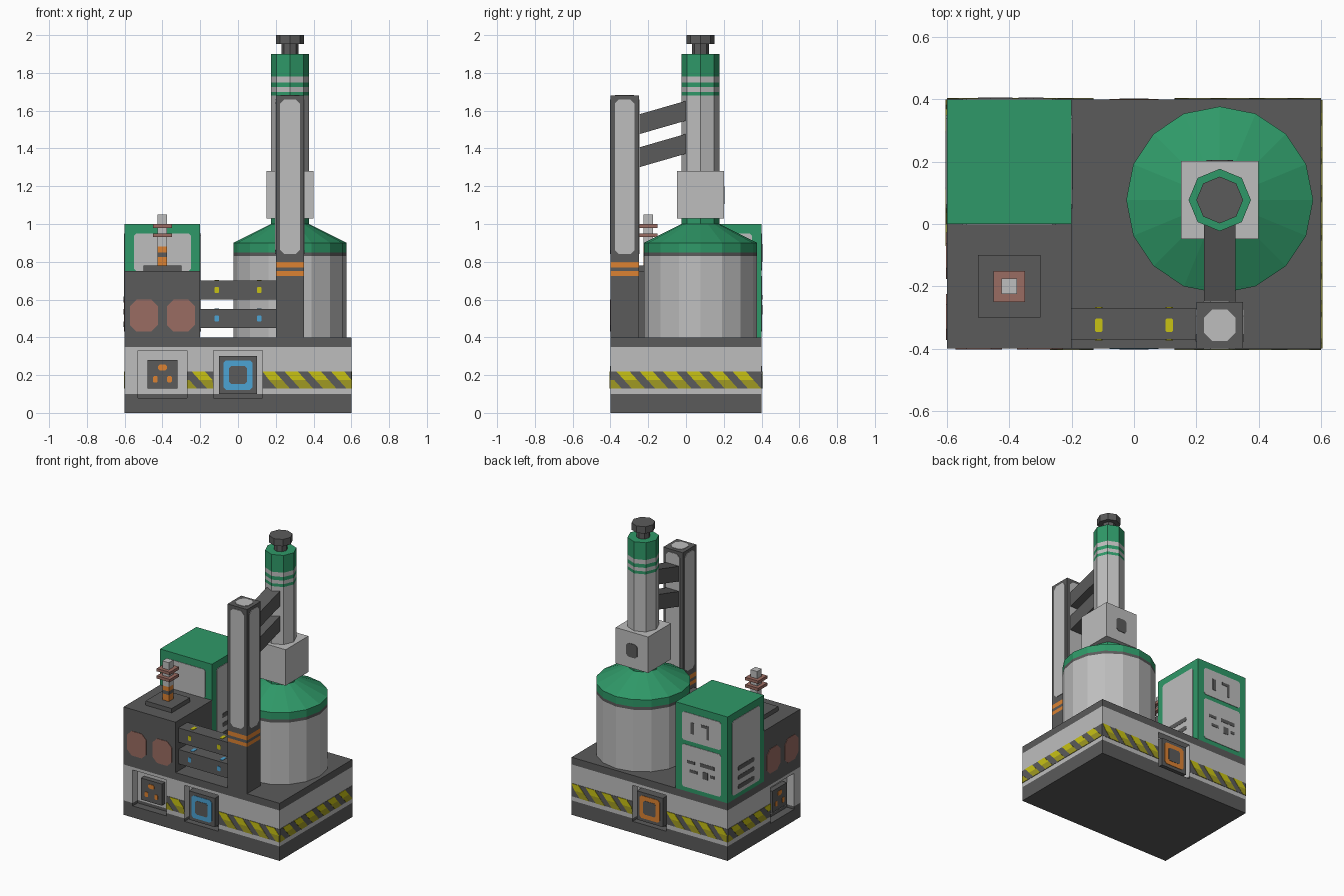
import bpy, bmesh, math
from mathutils import Vector

if "Cube" in bpy.data.objects:
    bpy.data.objects.remove(bpy.data.objects["Cube"])


def material(name, r, g, b):
    m = bpy.data.materials.new(name)
    m.diffuse_color = [((c / 255 + 0.055) / 1.055) ** 2.4 for c in (r, g, b)] + [1]
    m.use_nodes = True
    m.node_tree.nodes["Principled BSDF"].inputs["Base Color"].default_value = m.diffuse_color
    return m


DARK = material("dark grey", 91, 91, 91)
LIGHT = material("light grey", 190, 190, 190)
GREEN = material("green", 47, 153, 104)
RED = material("dull red", 154, 108, 98)
ORANGE = material("orange", 220, 130, 50)
YELLOW = material("yellow", 200, 194, 20)
OLIVE = material("shaded yellow", 160, 154, 34)
BLUE = material("blue", 76, 163, 212)


def finish(name, bm, mats):
    bmesh.ops.recalc_face_normals(bm, faces=bm.faces)
    me = bpy.data.meshes.new(name)
    bm.to_mesh(me)
    bm.free()
    for m in mats:
        me.materials.append(m)
    ob = bpy.data.objects.new(name, me)
    bpy.context.collection.objects.link(ob)
    return ob


def box(name, lo, hi, mat):
    bm = bmesh.new()
    bmesh.ops.create_cube(bm, size=1)
    for v in bm.verts:
        v.co = Vector([lo[i] + (v.co[i] + 0.5) * (hi[i] - lo[i]) for i in range(3)])
    return finish(name, bm, [mat])


def stack(name, cx, cy, sides, steps):
    """Turned part: steps are (radius, z, material of the band ending here).
    With four sides the radius is the half width."""
    bm = bmesh.new()
    phase, k = (math.pi / 4, math.sqrt(2)) if sides == 4 else (0, 1)
    mats, prev = [], None
    for r, z, mat in steps:
        if mat not in mats:
            mats.append(mat)
        ring = [bm.verts.new((cx + k * r * math.cos(phase + 2 * math.pi * i / sides),
                              cy + k * r * math.sin(phase + 2 * math.pi * i / sides), z))
                for i in range(sides)]
        if prev is None:
            bm.faces.new(ring[::-1])
        else:
            for i in range(sides):
                j = (i + 1) % sides
                f = bm.faces.new((prev[i], prev[j], ring[j], ring[i]))
                f.material_index = mats.index(mat)
        prev = ring
    bm.faces.new(prev).material_index = mats.index(steps[-1][2])
    return finish(name, bm, mats)


# u runs to the viewer's right when looking at the side, v runs up
SIDES = {
    "front": lambda u, v, c, t: (u, c - t, v),
    "back": lambda u, v, c, t: (-u, c + t, v),
    "left": lambda u, v, c, t: (c - t, -u, v),
    "right": lambda u, v, c, t: (c + t, u, v),
    "top": lambda u, v, c, t: (u, v, c + t),
}


def plates(name, side, c, shapes, mat, t=0.003):
    bm = bmesh.new()
    for pts in shapes:
        a = [bm.verts.new(SIDES[side](u, v, c, 0)) for u, v in pts]
        b = [bm.verts.new(SIDES[side](u, v, c, t)) for u, v in pts]
        bm.faces.new(a)
        bm.faces.new(b)
        for i in range(len(a)):
            j = (i + 1) % len(a)
            bm.faces.new((a[i], a[j], b[j], b[i]))
    return finish(name, bm, [mat])


def rect(u0, u1, v0, v1, k=0.0):
    if not k:
        return [(u0, v0), (u1, v0), (u1, v1), (u0, v1)]
    return [(u0 + k, v0), (u1 - k, v0), (u1, v0 + k), (u1, v1 - k),
            (u1 - k, v1), (u0 + k, v1), (u0, v1 - k), (u0, v0 + k)]


# Base with four recesses, coloured by height
base = box("base", (-0.6, -0.4, 0), (0.6, 0.4, 0.4), LIGHT)
base.data.materials.append(DARK)
recesses = [("front", -0.4, 0.4), ("front", 0, 0.4), ("back", 0, 0.4), ("left", 0.2, 0.6)]
D = 0.055
for side, u, edge in recesses:
    s = edge if side == "back" else -edge
    cut = plates("recess_cutter", side, s, [rect(u - 0.13, u + 0.13, 0.08, 0.33)], LIGHT, 0.1)
    for v in cut.data.vertices:      # push the cutter back into the base
        i = 0 if side == "left" else 1
        v.co[i] -= math.copysign(D, s)
    mod = base.modifiers.new("recess", "BOOLEAN")
    mod.operation, mod.solver, mod.object = "DIFFERENCE", "EXACT", cut
    bpy.context.view_layer.objects.active = base
    bpy.ops.object.modifier_apply(modifier=mod.name)
    bpy.data.objects.remove(cut)
bm = bmesh.new()
bm.from_mesh(base.data)
for z in (0.1, 0.35):
    bmesh.ops.bisect_plane(bm, geom=bm.verts[:] + bm.edges[:] + bm.faces[:],
                           plane_co=(0, 0, z), plane_no=(0, 0, 1))
for f in bm.faces:
    z = f.calc_center_median().z
    f.material_index = 1 if z < 0.0999 or z > 0.3501 else 0
bm.to_mesh(base.data)
bm.free()

# Hazard bands: dark strip with slanted two-tone yellow stripes
bands = [("front", -0.4, -0.29, -0.27), ("front", -0.4, -0.27, -0.13), ("front", -0.4, 0.13, 0.6),
         ("right", 0.6, -0.4, 0.4), ("back", 0.4, -0.6, -0.13), ("back", 0.4, 0.13, 0.6),
         ("left", -0.6, -0.4, 0.07)]
for side, c, u0, u1 in bands[1:]:
    plates("hazard_band", side, c, [rect(u0, u1, 0.13, 0.22)], DARK, 0.002)
    for v0, v1, mat in ((0.175, 0.22, YELLOW), (0.13, 0.175, OLIVE)):
        shapes = []
        for n in range(-8, 9):
            a = n * 0.123
            quad = [(a + (0.22 - v) * 0.9 + w, v)
                    for w, v in ((0, v0), (0.07, v0), (0.07, v1), (0, v1))]
            quad = [(min(max(u, u0), u1), v) for u, v in quad]
            if min(quad[1][0] - quad[0][0], quad[2][0] - quad[3][0]) > 0.005:
                shapes.append(quad)
        plates("hazard_stripes", side, c, shapes, mat, 0.004)

# Sockets with three orange contacts
box("front_socket", (-0.48, -0.38, 0.13), (-0.32, -0.34, 0.28), DARK)
box("left_socket", (-0.58, -0.28, 0.13), (-0.54, -0.12, 0.28), DARK)
for side, c, u in (("front", -0.38, -0.4), ("left", -0.58, 0.2)):
    plates("socket_contacts", side, c,
           [rect(u - 0.023, u + 0.023, 0.225, 0.255, 0.008),
            rect(u - 0.05, u - 0.025, 0.16, 0.195, 0.006),
            rect(u + 0.025, u + 0.05, 0.16, 0.195, 0.006)], ORANGE)

# Ports with a coloured ring
for side, s, mat in (("front", -1, BLUE), ("back", 1, ORANGE)):
    y = sorted((s * 0.34, s * 0.398))
    box(side + "_port", (-0.1, y[0], 0.1), (0.1, y[1], 0.3), DARK)
    plates(side + "_port_ring", side, s * 0.398, [rect(-0.078, 0.078, 0.122, 0.278, 0.015)], mat)
    plates(side + "_port_centre", side, s * 0.398, [rect(-0.047, 0.047, 0.153, 0.247, 0.01)], DARK, 0.005)

# Dark machine block with red discs
box("machine_block", (-0.6, -0.4, 0.4), (-0.2, 0, 0.75), DARK)
for side, c, o in (("front", -0.4, -0.6), ("left", -0.6, 0.0)):
    plates(side + "_red_covers", side, c,
           [rect(o + a, o + a + 0.148, 0.43, 0.6, 0.035) for a in (0.028, 0.224)], RED)

# Insulator post on its pad
box("post_pad", (-0.5, -0.3, 0.75), (-0.3, -0.1, 0.78), DARK)
stack("insulator_post", -0.4, -0.2, 4, [
    (0.025, 0.775, DARK), (0.025, 0.80, ORANGE), (0.025, 0.825, ORANGE), (0.025, 0.85, DARK),
    (0.025, 0.88, ORANGE), (0.025, 0.93, LIGHT), (0.05, 0.93, RED), (0.05, 0.95, RED),
    (0.025, 0.95, RED), (0.025, 0.98, LIGHT), (0.05, 0.98, RED), (0.05, 1.0, RED),
    (0.025, 1.0, RED), (0.025, 1.05, LIGHT)])

# Green cabinet with grey panels, vents and slots
box("cabinet", (-0.6, 0, 0.4), (-0.2, 0.4, 1.0), GREEN)
plates("cabinet_front_panel", "front", 0, [rect(-0.55, -0.25, 0.75, 0.95, 0.012)], LIGHT)
plates("cabinet_back_panels", "back", 0.4, [rect(0.25, 0.55, 0.755, 0.95, 0.012),
                                           rect(0.25, 0.55, 0.43, 0.725, 0.012)], LIGHT)
plates("cabinet_back_slots", "back", 0.4,
       [rect(0.32, 0.345, 0.81, 0.89), rect(0.40, 0.46, 0.875, 0.895), rect(0.44, 0.46, 0.8, 0.875),
        rect(0.29, 0.35, 0.60, 0.62), rect(0.39, 0.50, 0.60, 0.625), rect(0.31, 0.37, 0.54, 0.56),
        rect(0.41, 0.45, 0.52, 0.57), rect(0.47, 0.50, 0.54, 0.56)], DARK, 0.005)
for side, c, o in (("left", -0.6, -0.35), ("right", -0.2, 0.05)):
    plates("cabinet_%s_panel" % side, side, c, [rect(o, o + 0.3, 0.43, 0.95, 0.012)], LIGHT)
    plates("cabinet_%s_vents" % side, side, c,
           [rect(o + 0.06, o + 0.24, z, z + 0.03, 0.008) for z in (0.455, 0.52, 0.585)], DARK, 0.005)

# Cross beams with indicator lights
for name, z, mat in (("upper", 0.6, YELLOW), ("lower", 0.45, BLUE)):
    box(name + "_beam", (-0.2, -0.37, z), (0.2, -0.27, z + 0.1), DARK)
    for side, c, v, h in (("front", -0.37, z + 0.05, 0.016), ("back", -0.27, z + 0.05, 0.016),
                          ("top", z + 0.1, -0.325, 0.022)):
        plates(name + "_beam_lights", side, c,
               [rect(u - 0.012, u + 0.012, v - h, v + h, 0.004) for u in (-0.113, 0.113)], mat)

# Mast with orange bands and grey plates, braced to the column
stack("mast", 0.275, -0.325, 4, [
    (0.075, 0.4, DARK), (0.075, 0.725, DARK), (0.075, 0.75, ORANGE), (0.075, 0.77, DARK),
    (0.075, 0.80, ORANGE), (0.075, 1.68, DARK)])
for side, c, u in (("front", -0.4, 0.275), ("back", -0.25, -0.275),
                   ("left", 0.2, 0.325), ("right", 0.35, -0.325)):
    plates("mast_%s_plate" % side, side, c, [rect(u - 0.052, u + 0.052, 0.84, 1.66, 0.022)], LIGHT)
plates("mast_top_plate", "top", 1.68, [rect(0.225, 0.325, -0.375, -0.275, 0.025)], LIGHT)
for z in (1.3, 1.475):
    plates("brace", "right", 0.225,
           [[(-0.25, z), (0.01, z + 0.075), (0.01, z + 0.18), (-0.25, z + 0.105)]], DARK, 0.1)

# Tank, collar block, column and cap
X, Y = 0.275, 0.077
stack("tank", X, Y, 16, [(0.3, 0.4, LIGHT), (0.3, 0.83, LIGHT), (0.3, 0.85, DARK),
                         (0.3, 0.9, GREEN), (0.1, 1.0, GREEN)])
box("collar_block", (0.15, Y - 0.125, 1.03), (0.4, Y + 0.125, 1.28), LIGHT)
plates("collar_window", "back", Y + 0.125, [rect(-X - 0.042, -X + 0.042, 1.105, 1.2, 0.015)], DARK)
stack("column", X, Y, 8, [
    (0.1, 0.99, GREEN), (0.1, 1.05, GREEN), (0.1, 1.68, LIGHT), (0.1, 1.70, GREEN),
    (0.1, 1.725, LIGHT), (0.1, 1.75, GREEN), (0.1, 1.78, LIGHT), (0.1, 1.9, GREEN)])
stack("cap", X, Y, 8, [(0.044, 1.89, DARK), (0.044, 1.952, DARK),
                       (0.075, 1.952, DARK), (0.075, 2.0, DARK)])
